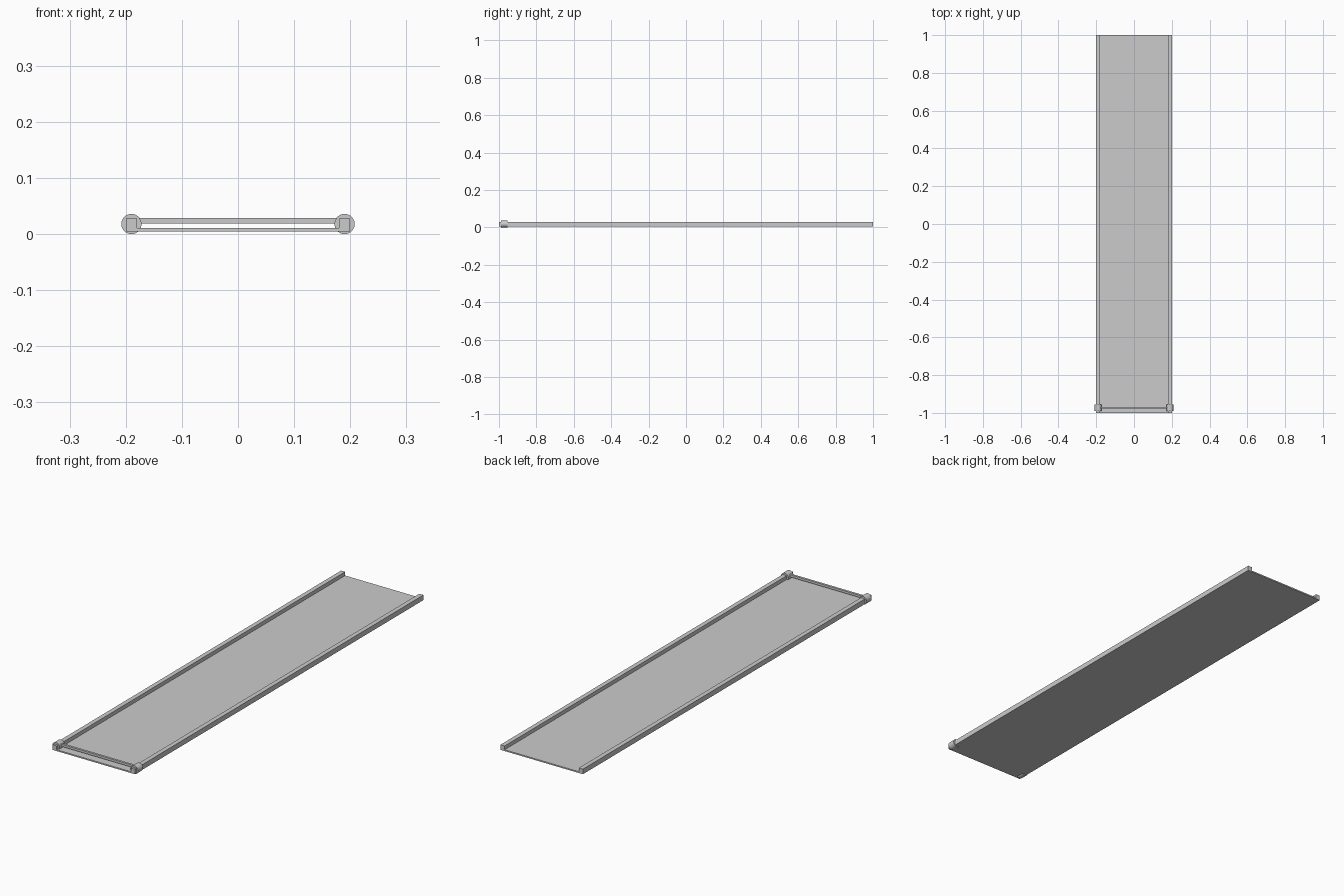
import bpy, math

if "Cube" in bpy.data.objects:
    bpy.data.objects.remove(bpy.data.objects["Cube"])

def box(name, x, y, z):
    # box from (min, max) ranges on each axis
    bpy.ops.mesh.primitive_cube_add(size=1, location=[(a + b) / 2 for a, b in (x, y, z)])
    o = bpy.context.object
    o.name = name
    o.scale = [b - a for a, b in (x, y, z)]
    bpy.ops.object.transform_apply(location=False, rotation=False, scale=True)
    return o

# flat base
box("base_panel", (-0.2, 0.2), (-1, 1), (0.005, 0.011))

for side, s in (("left", -1), ("right", 1)):
    # square side rail
    box(side + "_rail", sorted((s * 0.18, s * 0.2)), (-1, 1), (0.006, 0.0275))
    # round collar near the front end of the rail
    bpy.ops.mesh.primitive_cylinder_add(vertices=32, radius=0.018, depth=0.035,
        location=(s * 0.19, -0.9725, 0.018), rotation=(math.pi / 2, 0, 0))
    bpy.context.object.name = side + "_collar"
    bpy.ops.object.shade_smooth_by_angle()
    # half of the front gate bar
    box(side + "_gate_bar", sorted((0, s * 0.185)), (-0.978, -0.968), (0.019, 0.029))
